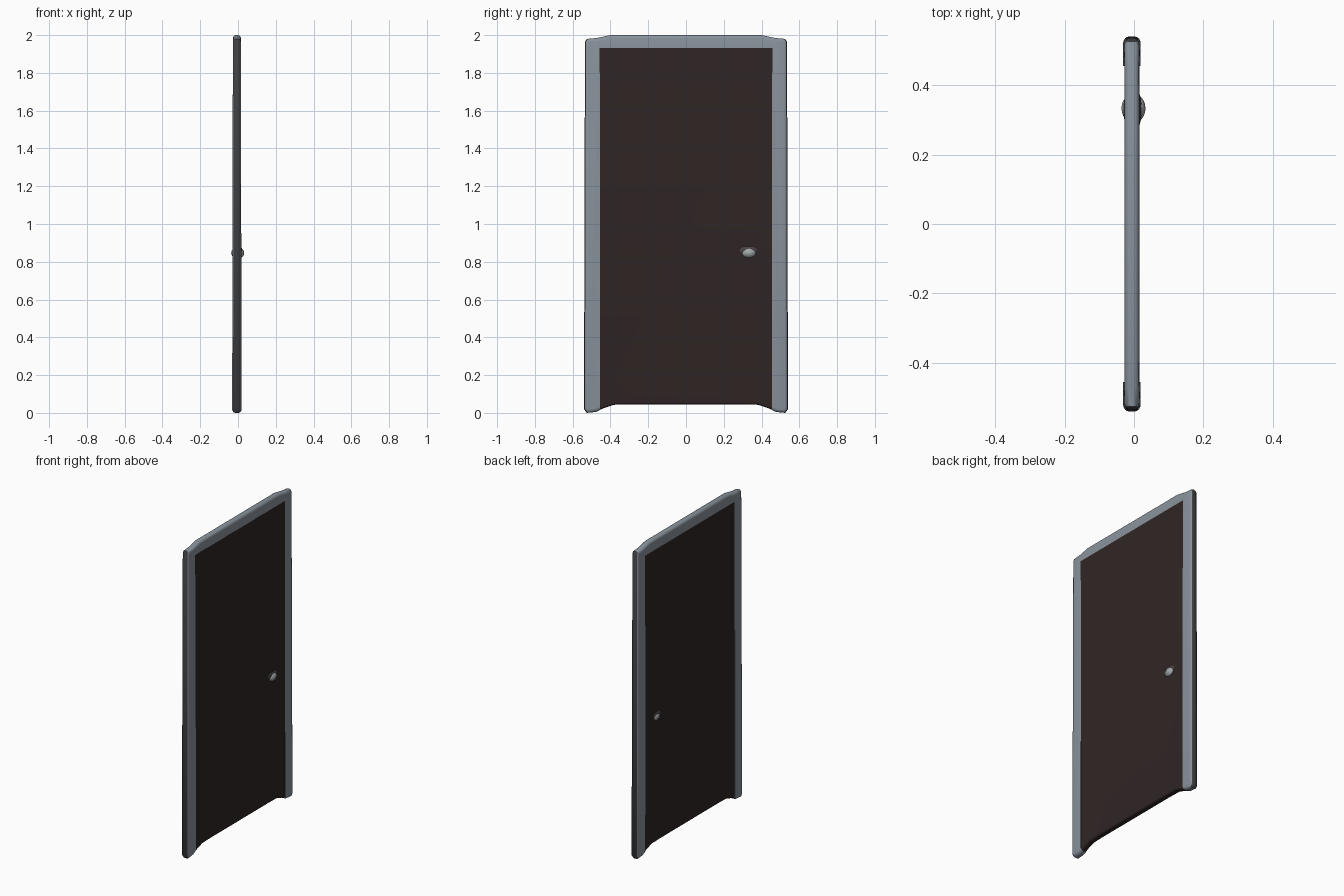
import bpy, bmesh, math
from mathutils import Matrix

if "Cube" in bpy.data.objects:
    bpy.data.objects.remove(bpy.data.objects["Cube"])


def material(name, rgb):
    m = bpy.data.materials.new(name)
    m.diffuse_color = (*rgb, 1)
    m.use_nodes = True
    m.node_tree.nodes["Principled BSDF"].inputs["Base Color"].default_value = m.diffuse_color
    return m


GREY = material("frame grey", (0.25, 0.29, 0.335))
DARK = material("frame side dark grey", (0.05, 0.05, 0.055))
BROWN = material("door dark brown", (0.03, 0.019, 0.019))
ROSE = material("rosette grey brown", (0.07, 0.055, 0.052))
METAL = material("knob light grey", (0.36, 0.39, 0.40))


def finish(bm, name, mats):
    bmesh.ops.recalc_face_normals(bm, faces=bm.faces)
    me = bpy.data.meshes.new(name)
    bm.to_mesh(me)
    bm.free()
    for m in mats:
        me.materials.append(m)
    ob = bpy.data.objects.new(name, me)
    bpy.context.collection.objects.link(ob)
    bpy.ops.object.select_all(action='DESELECT')
    bpy.context.view_layer.objects.active = ob
    ob.select_set(True)
    bpy.ops.object.shade_smooth_by_angle(angle=math.radians(40))
    return ob


def prism(half, x0, x1, bevel, rounded):
    """Mirror a (y, z) half outline, extrude along x, round chosen rim edges."""
    outline = half + [(-y, z) for y, z in reversed(half)]
    bm = bmesh.new()
    a = [bm.verts.new((x0, y, z)) for y, z in outline]
    b = [bm.verts.new((x1, y, z)) for y, z in outline]
    bm.faces.new(a)
    bm.faces.new(b[::-1])
    for i in range(len(a)):
        j = (i + 1) % len(a)
        bm.faces.new((a[i], b[i], b[j], a[j]))
    bmesh.ops.recalc_face_normals(bm, faces=bm.faces)
    rim = []
    for e in bm.edges:
        p, q = (v.co for v in e.verts)
        if abs(p.x - q.x) < 1e-5 and rounded((p + q) / 2):
            rim.append(e)
    bmesh.ops.bevel(bm, geom=rim, offset=bevel, segments=4,
                    profile=0.5, affect='EDGES', clamp_overlap=True)
    return bm


# Frame: soft-edged U shape with slightly drooping corners, thinner at the top
frame_half = [(0.40, 2.0), (0.47, 1.985), (0.525, 1.98), (0.535, 1.965), (0.54, 0.02),
              (0.525, 0.0), (0.475, 0.005), (0.455, 0.015), (0.455, 1.93)]
bm = prism(frame_half, -0.031, 0.019, 0.018,
           lambda c: not (abs(c.y) < 0.46 and c.z < 1.94))
for v in bm.verts:
    if v.co.z > 1.92:
        v.co.x = -0.006 + (v.co.x + 0.006) * 0.85
bm.normal_update()
for f in bm.faces:
    f.material_index = 1 if abs(f.normal.y) > 0.6 and abs(f.calc_center_median().y) > 0.5 else 0
finish(bm, "door_frame", [GREY, DARK])

# Door leaf: lower edge flares down into the frame feet
door_half = [(0.458, 1.932), (0.458, 0.015), (0.43, 0.027), (0.38, 0.043), (0.30, 0.045)]
bm = prism(door_half, -0.026, 0.0155, 0.012, lambda c: c.z < 0.1)
finish(bm, "door_leaf", [BROWN])


# Handle: flattened ellipsoids that pass through the leaf and show on both sides
def ellipsoid(name, centre, radii, mat):
    bm = bmesh.new()
    bmesh.ops.create_uvsphere(bm, u_segments=24, v_segments=14, radius=1,
                              matrix=Matrix.Translation(centre) @ Matrix.Diagonal((*radii, 1)))
    finish(bm, name, [mat])


ellipsoid("handle_rosette", (-0.004, 0.33, 0.86), (0.0265, 0.07, 0.032), ROSE)
ellipsoid("door_knob", (-0.0015, 0.333, 0.847), (0.0345, 0.042, 0.03), METAL)
